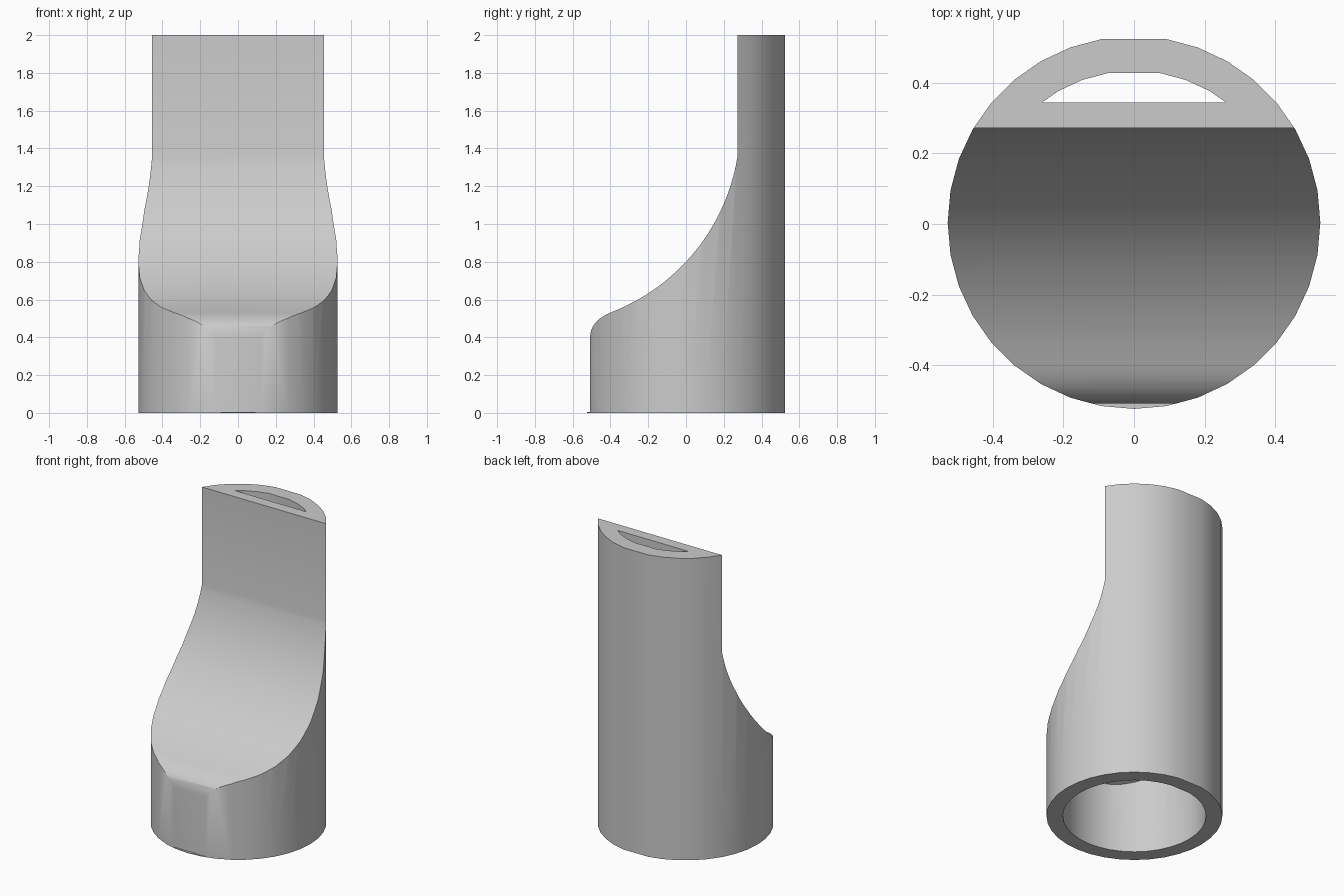
import bpy, bmesh
from math import sin, cos, radians

cube = bpy.data.objects.get("Cube")
if cube:
    bpy.data.objects.remove(cube, do_unlink=True)

RADIUS, BORE, CENTRE_Y = 0.528, 0.43, 0.004
ARC_Y, ARC_Z, ARC_R = -0.778, 1.526, 1.064
WALL = 0.074


def prism(name, points, direction):
    """Extrude a closed loop of points along a direction."""
    bm = bmesh.new()
    face = bm.faces.new([bm.verts.new(p) for p in points])
    ext = bmesh.ops.extrude_face_region(bm, geom=[face])["geom"]
    verts = [g for g in ext if isinstance(g, bmesh.types.BMVert)]
    bmesh.ops.translate(bm, verts=verts, vec=direction)
    bmesh.ops.recalc_face_normals(bm, faces=bm.faces)
    mesh = bpy.data.meshes.new(name)
    bm.to_mesh(mesh)
    bm.free()
    obj = bpy.data.objects.new(name, mesh)
    bpy.context.collection.objects.link(obj)
    return obj


def tube_section(name, radius, bottom, height):
    """Round column in ten degree steps with one flat at the back."""
    angles = [radians(a) for a in range(100, 450, 10)]
    loop = [(radius * cos(a), CENTRE_Y + radius * sin(a), bottom) for a in angles]
    return prism(name, loop, (0, 0, height))


def side_cutter(name, profile):
    return prism(name, [(-1, y, z) for y, z in profile], (2, 0, 0))


def sweep(radius, start, end, steps=28):
    """Points along the concave scoop."""
    angles = [radians(start + (end - start) * i / steps) for i in range(steps + 1)]
    return [(ARC_Y + radius * cos(a), ARC_Z + radius * sin(a)) for a in angles]


def subtract(target, cutter):
    mod = target.modifiers.new("Cut", "BOOLEAN")
    mod.operation, mod.solver, mod.object = "DIFFERENCE", "EXACT", cutter
    bpy.context.view_layer.update()
    graph = bpy.context.evaluated_depsgraph_get()
    result = bpy.data.meshes.new_from_object(target.evaluated_get(graph))
    target.modifiers.clear()
    target.data = result
    bpy.data.objects.remove(cutter, do_unlink=True)


# Outer scoop profile with a rounded front lip
outer = sweep(ARC_R, -68.6, -9.25)
front, lip_z = -0.508, 0.40
corner, end = (front, 0.489), outer[0]
lip = []
for i in range(8):
    t = i / 8
    lip.append(tuple((1 - t) ** 2 * a + 2 * t * (1 - t) * b + t * t * c
                     for a, b, c in zip((front, lip_z), corner, end)))
top_y = outer[-1][0]
scoop = side_cutter("scoop_cutter", [(-0.9, 0.004), (front, 0.004)] + lip + outer
                    + [(top_y, 2.3), (-0.9, 2.3)])

# Hollow inside, following the scoop at an even wall thickness
inner = sweep(ARC_R + WALL, -75, -9.6)
ceiling = side_cutter("ceiling_cutter", [(-0.9, inner[0][1])] + inner
                      + [(inner[-1][0], 2.4), (-0.9, 2.4)])
bore = tube_section("bore_cutter", BORE, -0.1, 2.2)
subtract(bore, ceiling)

# Mouthpiece body
body = tube_section("mouthpiece_body", RADIUS, 0, 2)
subtract(body, scoop)
subtract(body, bore)

# Plain grey finish
grey = bpy.data.materials.new("light_grey")
grey.use_nodes = True
colour = (0.6, 0.6, 0.6, 1)
grey.diffuse_color = colour
grey.node_tree.nodes["Principled BSDF"].inputs["Base Color"].default_value = colour
body.data.materials.clear()
body.data.materials.append(grey)

bpy.ops.object.select_all(action="DESELECT")
body.select_set(True)
bpy.context.view_layer.objects.active = body
bpy.ops.object.shade_smooth_by_angle(angle=radians(30))
